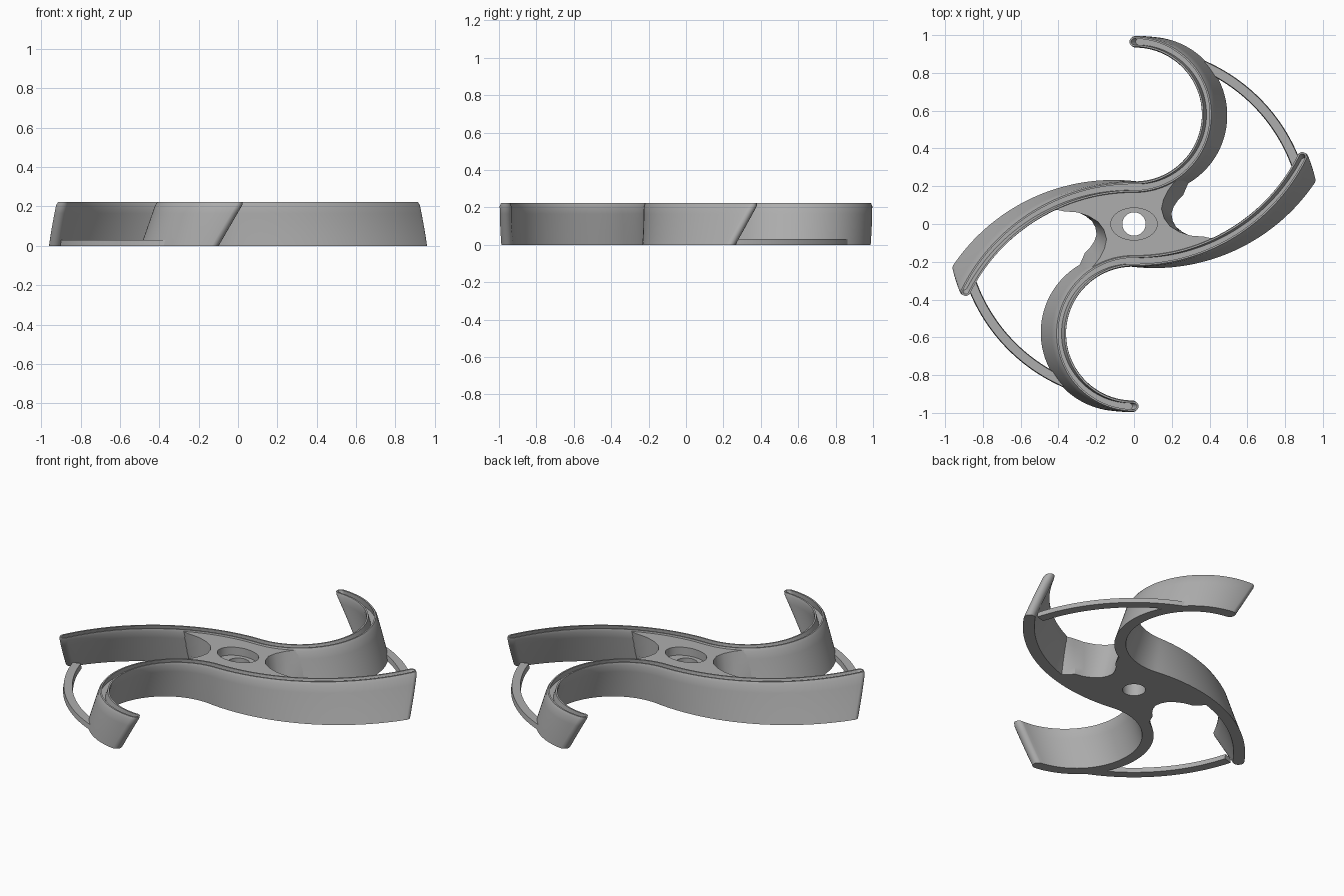
import bpy, bmesh, math
from mathutils import Vector, Matrix

cube = bpy.data.objects.get("Cube")
if cube:
    bpy.data.objects.remove(cube)

HEIGHT = 0.222
TWIST = math.radians(7.7)
BLADE_C, BLADE_R = 0.8, 0.995      # long blade arc
CLAW_C, CLAW_R = -0.58, 0.385      # hooked arm arc

grey = bpy.data.materials.new("plain grey")
grey.use_nodes = True
grey.diffuse_color = (0.42, 0.42, 0.42, 1)
grey.node_tree.nodes["Principled BSDF"].inputs["Base Color"].default_value = grey.diffuse_color


def twisted(p, z, turn=0.0):
    """Place a plan point at height z on the twisted body."""
    a = TWIST * (z / HEIGHT - 1) + turn
    return (p.x * math.cos(a) - p.y * math.sin(a),
            p.x * math.sin(a) + p.y * math.cos(a), z)


def blade(deg, inset=0.0):
    a, r = math.radians(deg), BLADE_R - inset
    return Vector((r * math.sin(a), BLADE_C - r * math.cos(a)))


def claw(deg, inset=0.0):
    a, r = math.radians(deg), CLAW_R + inset
    return Vector((-r * math.sin(a), CLAW_C + r * math.cos(a)))


def loft(name, loops, strip_caps=True):
    """Skin a stack of closed loops and cap both ends."""
    bm = bmesh.new()
    rings = [[bm.verts.new(p) for p in loop] for loop in loops]
    n = len(rings[0])
    for a, b in zip(rings, rings[1:]):
        for i in range(n):
            j = (i + 1) % n
            bm.faces.new((a[i], a[j], b[j], b[i]))
    for ring in (rings[0], rings[-1]):
        if strip_caps:
            for i in range(n // 2 - 1):
                bm.faces.new((ring[i], ring[i + 1], ring[n - 2 - i], ring[n - 1 - i]))
        else:
            bm.faces.new(ring)
    bmesh.ops.recalc_face_normals(bm, faces=bm.faces)
    mesh = bpy.data.meshes.new(name)
    bm.to_mesh(mesh)
    bm.free()
    ob = bpy.data.objects.new(name, mesh)
    bpy.context.collection.objects.link(ob)
    mesh.materials.append(grey)
    return ob


def smooth(ob):
    bpy.ops.object.select_all(action='DESELECT')
    ob.select_set(True)
    bpy.context.view_layer.objects.active = ob
    bpy.ops.object.shade_smooth_by_angle(angle=math.radians(30))


# Centre line of one S-shaped wall, from blade tip to hook tip
path = [blade(63.5 * (1 - i / 40)) for i in range(40)]
path += [claw(180 * i / 60) for i in range(61)]
tangents = [(path[min(i + 1, len(path) - 1)] - path[max(i - 1, 0)]).normalized()
            for i in range(len(path))]


def capsule(w):
    """Outline at distance w around the centre line, with round ends."""
    def side(s):
        return [p + Vector((-t.y, t.x)) * w * s for p, t in zip(path, tangents)]

    def cap(p, t, angles):
        nrm = Vector((-t.y, t.x))
        return [p + (nrm * math.cos(a) + t * math.sin(a)) * w for a in angles]

    steps = [math.pi * (k + 0.5) / 8 for k in range(8)]
    ends = [math.pi + a for a in steps]
    start = cap(path[0], tangents[0], ends)
    end = cap(path[-1], tangents[-1], steps)
    return start[4:] + side(1) + end + side(-1)[::-1] + start[:4]


# Walls: twisted sides, chamfered rim and a groove along the top
section = [(0.031, HEIGHT * 0.93 * k / 5) for k in range(6)]
section += [(0.025, HEIGHT), (0.016, HEIGHT), (0.016, 0.2), (0.016, 0.18)]
for name, turn in (("right_wall", 0.0), ("left_wall", math.pi)):
    smooth(loft(name, [[twisted(p, z, turn) for p in capsule(w)] for w, z in section]))

# Hub: web between the two walls, with a scoop on each side
scoop = [(0.37, -0.065), (0.30, -0.06), (0.24, -0.04), (0.19, -0.01), (0.16, 0.03),
         (0.145, 0.08), (0.155, 0.13), (0.18, 0.18), (0.21, 0.22)]
scoop_focus = Vector((0.32, 0.09))


def hub_loop(z):
    f = 0.25 * (1 - z / 0.213)
    half = [claw(40 * (1 - i / 12), 0.02) for i in range(12)]
    half += [blade(26 * i / 12, 0.02) for i in range(13)]
    half += [Vector(p).lerp(scoop_focus, f) for p in scoop]
    return [twisted(p, z, t) for t in (0, math.pi) for p in half]


hub = loft("hub", [hub_loop(0.213 * k / 5) for k in range(6)], strip_caps=False)


def cut(target, rx, ry, z0, z1):
    bpy.ops.mesh.primitive_cylinder_add(vertices=48, radius=1, depth=1)
    cutter = bpy.context.object
    cutter.hide_render = True
    cutter.data.transform(Matrix.Translation((0, 0, (z0 + z1) / 2)) @
                          Matrix.Diagonal((rx, ry, z1 - z0, 1)))
    mod = target.modifiers.new("cut", 'BOOLEAN')
    mod.operation, mod.object = 'DIFFERENCE', cutter
    bpy.context.view_layer.objects.active = target
    bpy.ops.object.modifier_apply(modifier=mod.name)
    bpy.data.objects.remove(cutter)


# Shaft bore and its oval seat
cut(hub, 0.062, 0.062, -0.1, 0.4)
cut(hub, 0.123, 0.085, 0.165, 0.4)
smooth(hub)

# Low curved braces joining hook and blade
for name, turn in (("right_brace", 0.0), ("left_brace", math.pi)):
    loops = []
    for k in range(33):
        a = math.radians(16.5 + 51 * k / 32) + turn
        loops.append([(r * math.cos(a), r * math.sin(a), z)
                      for r, z in ((0.888, 0.0), (0.942, 0.0), (0.938, 0.03), (0.892, 0.03))])
    smooth(loft(name, loops, strip_caps=False))
